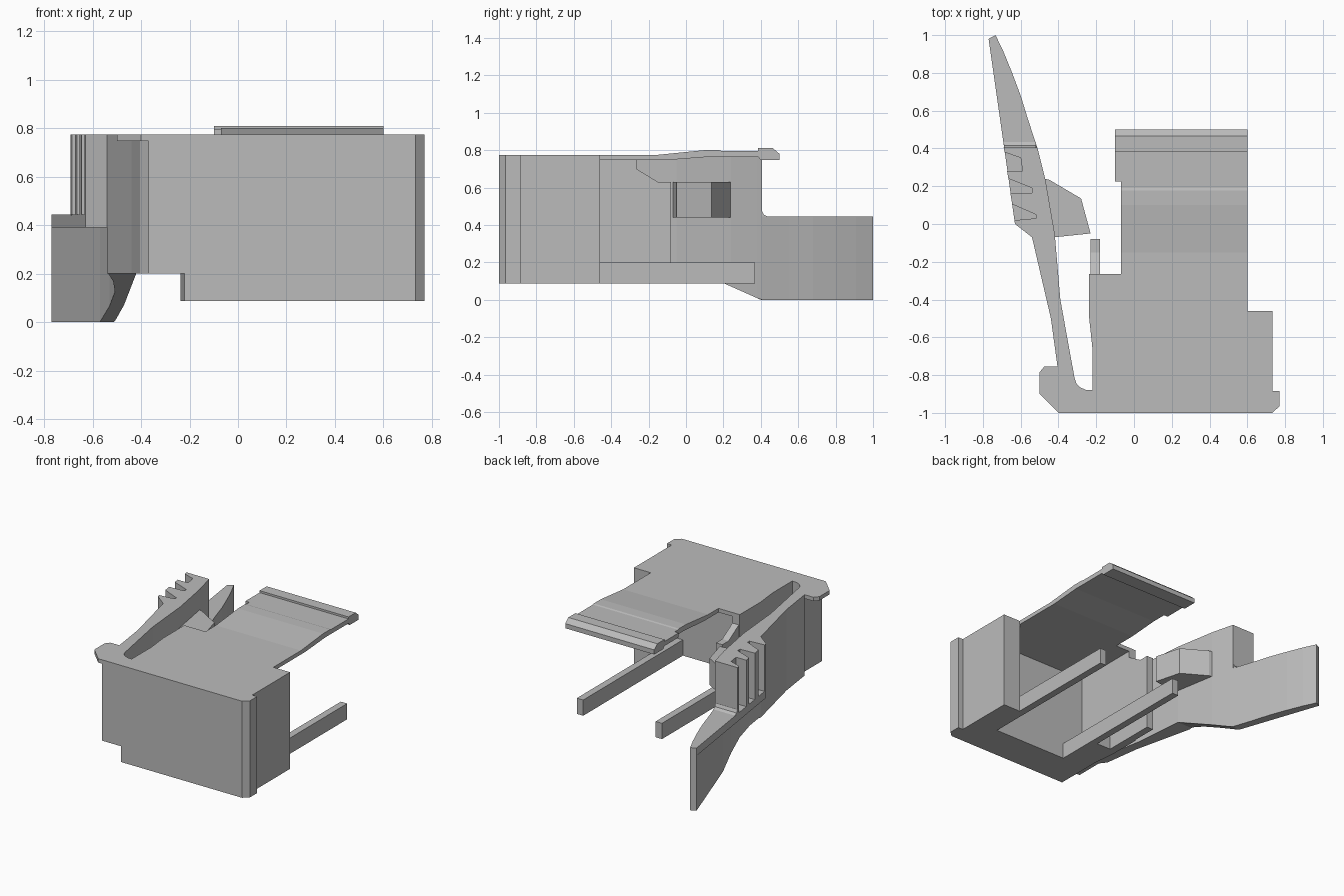
import bpy, bmesh

if "Cube" in bpy.data.objects:
    bpy.data.objects.remove(bpy.data.objects["Cube"])

# Mid-grey plastic
grey = bpy.data.materials.new("grey_plastic")
grey.diffuse_color = (.5, .5, .5, 1)
grey.use_nodes = True
grey.node_tree.nodes["Principled BSDF"].inputs["Base Color"].default_value = grey.diffuse_color


def prism(name, pts, lo, hi, axis='z'):
    """Extrude an outline: (x, y) along z, or (y, z) along x. lo may be a function of the point."""
    bm = bmesh.new()

    def place(p, h):
        return (p[0], p[1], h) if axis == 'z' else (h, p[0], p[1])
    low = [bm.verts.new(place(p, lo(p) if callable(lo) else lo)) for p in pts]
    top = [bm.verts.new(place(p, hi)) for p in pts]
    bm.faces.new(low[::-1])
    bm.faces.new(top)
    n = len(pts)
    for i in range(n):
        j = (i + 1) % n
        bm.faces.new((low[i], low[j], top[j], top[i]))
    bmesh.ops.recalc_face_normals(bm, faces=bm.faces)
    mesh = bpy.data.meshes.new(name)
    bm.to_mesh(mesh)
    bm.free()
    mesh.materials.append(grey)
    ob = bpy.data.objects.new(name, mesh)
    bpy.context.collection.objects.link(ob)
    return ob


def box(name, x0, x1, y0, y1, z0, z1):
    return prism(name, [(x0, y0), (x1, y0), (x1, y1), (x0, y1)], z0, z1)


TOP, UNDER, BASE = 0.775, 0.747, 0.088

# Front wall with the thick right-hand post and its chamfered lip
prism("front_wall", [(-.22, -1), (.732, -1), (.77, -.965), (.77, -.885), (.732, -.885),
                     (.732, -.46), (.595, -.46), (.595, -.75), (-.22, -.75)], BASE, UNDER)

# Top plate, including the hooked corner and the slot beside the lever
root = [(-.22, -.88), (-.255, -.878), (-.285, -.865), (-.305, -.845), (-.315, -.815)]
prism("top_plate", [(-.4, -1), (.732, -1), (.77, -.965), (.77, -.885), (.732, -.885),
                    (.732, -.46), (-.07, -.46), (-.07, -.265), (-.237, -.265), (-.237, -.5),
                    (-.22, -.66)] + root + [(-.325, -.755), (-.475, -.755), (-.5, -.785),
                                            (-.5, -.9)], UNDER, TOP)

# Left side wall with a slight bulge; its rear part steps down under the plate
prism("left_wall", [(-.22, -.85), (-.18, -.85), (-.18, -.265),
                    (-.237, -.265), (-.237, -.5), (-.22, -.66)], BASE, UNDER)
prism("left_wall_end", [(-.265, BASE), (-.265, .7), (-.15, .63), (-.08, .63), (-.08, BASE)],
      -.23, -.18, 'x')
box("floor_corner", -.2, -.07, -.8, -.46, BASE, .2)

# Pair of guide rails
for side, x in (("left", -.07), ("right", .55)):
    box(side + "_rail", x, x + .05, -.82, .37, BASE, .2)

# Flexible tab and its thicker hooked end
ramp = [(-.15, TOP), (-.02, .788), (.1, .8), (.178, .8), (.19, .796)]
prism("tab", [(-.46, UNDER), (-.46, TOP)] + ramp + [(.225, .796), (.225, .764), (.12, .764),
                                                    (-.1, UNDER)], -.07, .6, 'x')
prism("tab_end", [(.225, .764), (.225, .796), (.385, .796), (.385, .81), (.465, .81),
                  (.5, .78), (.5, UNDER), (.4, UNDER), (.385, .764)], -.1, .6, 'x')

# Lever: springy arm running back from the front corner
prism("lever_arm", [(-.37, -1), (-.22, -1)] + root +
      [(-.39, -.4), (-.42, -.05), (-.47, .24), (-.505, .1), (-.54, -.07), (-.44, -.5),
       (-.405, -.755), (-.37, -.8)], .2, TOP)

# Thin neck with a sloping underside, and the paddle that hangs below the grip
curve = [(-.505, .38), (-.512, .405)]
tip = [(-.56, .55), (-.6, .68), (-.645, .8), (-.69, .91), (-.733, 1), (-.77, .98)]
prism("lever_neck", [(-.535, -.05), (-.42, -.05), (-.47, .24)] + curve +
      [(-.57, .4), (-.53, .25), (-.508, .12), (-.515, .02)],
      lambda p: max(0, .2 * (.4 - p[1]) / .45), .39)
prism("lever_paddle", [(-.57, .4), (-.512, .405)] + tip, 0, .39)

# Grip base, then the notched upper grip with a fillet at its foot
inner = [(-.63, 0), (-.54, -.07), (-.42, -.05), (-.47, .24)]
prism("grip_base", inner + curve + tip, .39, .445)
notches = [(-.685, .38), (-.6, .35), (-.59, .28), (-.672, .28),
           (-.665, .24), (-.54, .19), (-.54, .165), (-.654, .16),
           (-.645, .105), (-.52, .05), (-.52, .03), (-.633, .02)]
prism("notched_grip", inner + curve + [(-.69, .405)] + notches, .445, TOP)
prism("grip_fillet", [(.4, .44), (.4, .48), (.406, .475), (.415, .456), (.435, .445)],
      -.689, -.518, 'x')

# Catch on the inner side of the lever
prism("lever_catch", [(-.42, -.07), (-.23, -.05), (-.28, .135), (-.45, .235), (-.475, .24)],
      .44, .63)
